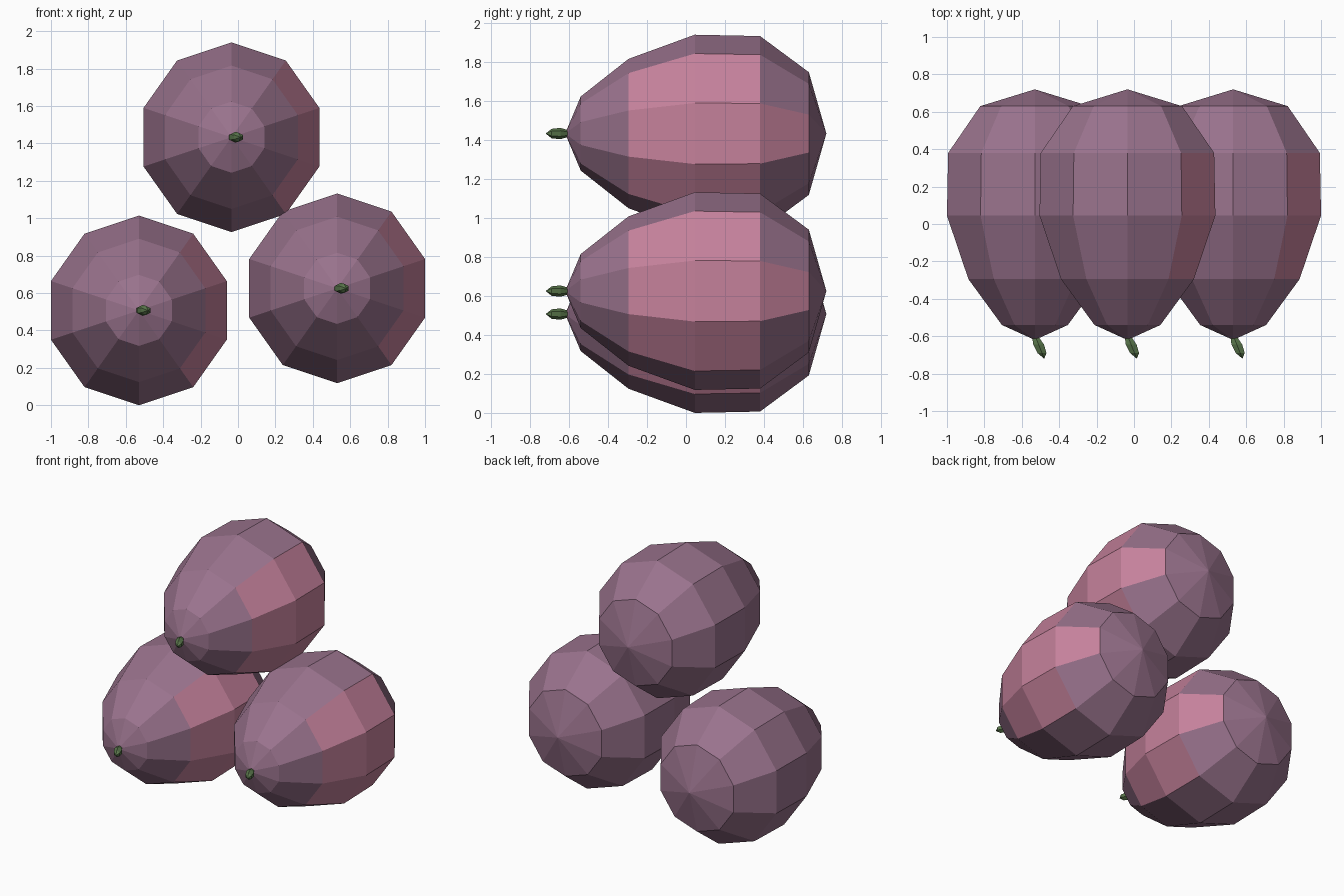
import bpy, bmesh, math

cube = bpy.data.objects.get("Cube")
if cube:
    bpy.data.objects.remove(cube, do_unlink=True)


def material(name, rgb):
    m = bpy.data.materials.new(name)
    m.use_nodes = True
    color = (*rgb, 1.0)
    m.diffuse_color = color
    m.node_tree.nodes["Principled BSDF"].inputs["Base Color"].default_value = color
    return m


purple = material("plum purple", (0.32, 0.17, 0.265))
pink = material("blush pink", (0.56, 0.22, 0.33))
green = material("stem green", (0.10, 0.18, 0.07))


def spindle(name, profile, sides, squash, location, mats, lean=0.0):
    """Closed low-poly body of revolution along y; profile holds (y, radius)."""
    bm = bmesh.new()
    start = profile[0][0]
    rings = []
    for y, r in profile:
        shift = lean * (start - y)
        if r == 0:
            rings.append([bm.verts.new((shift, y, 0))] * sides)
            continue
        angles = [math.pi / 2 + math.tau * k / sides for k in range(sides)]
        rings.append([bm.verts.new((shift + r * squash * math.cos(a), y, r * math.sin(a)))
                      for a in angles])
    for a, b in zip(rings, rings[1:]):
        for k in range(sides):
            n = (k + 1) % sides
            corners = dict.fromkeys((a[k], a[n], b[n], b[k]))
            bm.faces.new(list(corners))
    bmesh.ops.recalc_face_normals(bm, faces=bm.faces[:])
    mesh = bpy.data.meshes.new(name)
    bm.to_mesh(mesh)
    bm.free()
    for m in mats:
        mesh.materials.append(m)
    obj = bpy.data.objects.new(name, mesh)
    obj.location = location
    bpy.context.collection.objects.link(obj)
    return obj


fruit_profile = [(-0.62, 0), (-0.54, 0.19), (-0.295, 0.383), (0.045, 0.507),
                 (0.38, 0.5), (0.63, 0.315), (0.72, 0)]
stem_profile = [(-0.595, 0), (-0.605, 0.018), (-0.645, 0.029), (-0.69, 0.024), (-0.72, 0)]

places = {"top": (-0.035, 0, 1.433), "left": (0.53, 0, 0.625), "right": (-0.53, 0, 0.507)}

for side, place in places.items():
    fruit = spindle(side + "_fruit", fruit_profile, 10, 0.975, place, [purple, pink])
    # Blush on the sunny flank, narrowing to one facet towards the back
    for f in fruit.data.polygons:
        c = f.center
        flank = c.x > 0 and abs(math.atan2(c.z, c.x)) < math.radians(45)
        middle = flank and abs(c.z) < 0.05
        if (flank and -0.2 < c.y < 0.3) or (middle and 0.3 < c.y < 0.6):
            f.material_index = 1
    spindle(side + "_stem", stem_profile, 6, 1.15, place, [green], lean=0.4)
